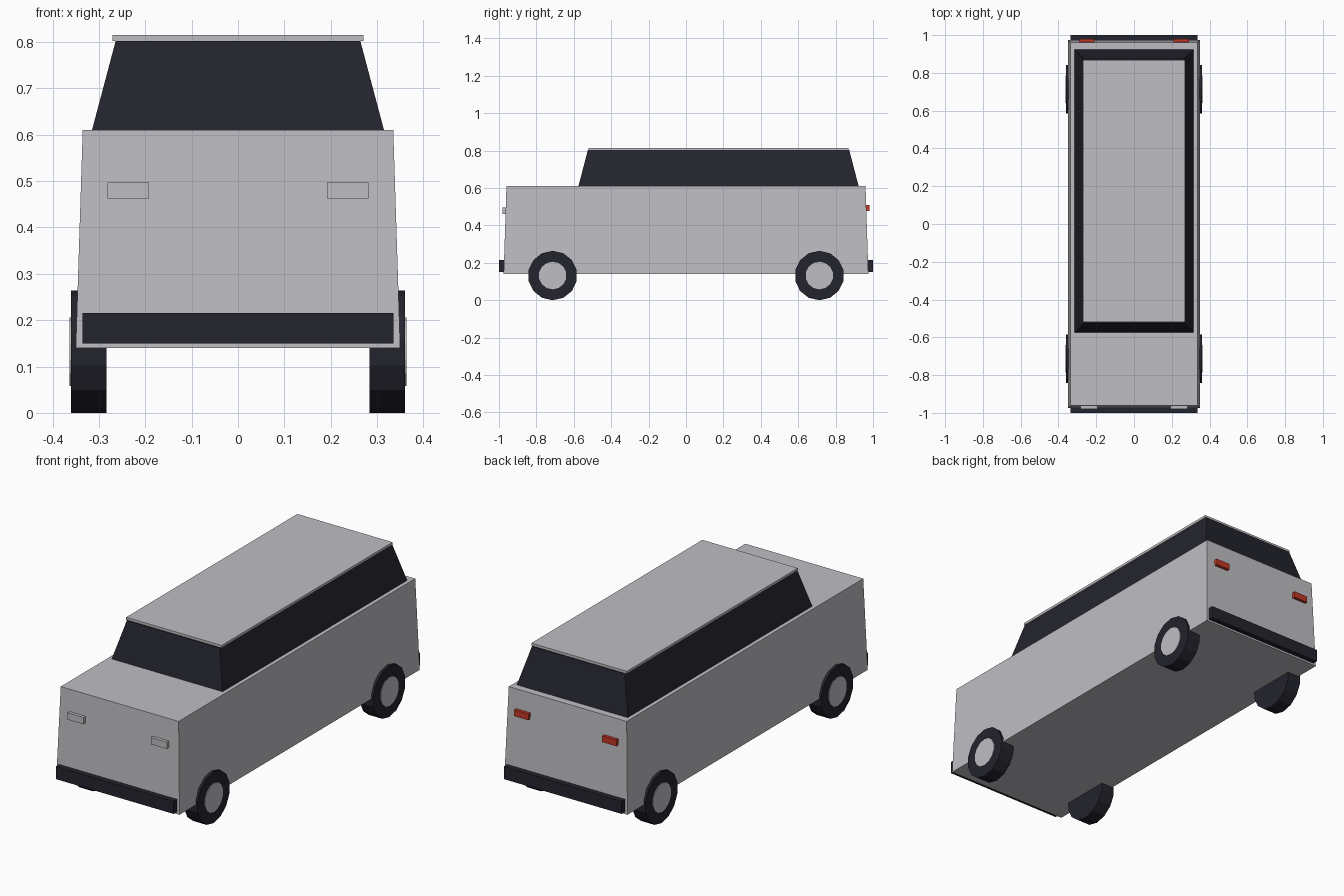
import bpy
import bmesh
import math
from mathutils import Matrix

if "Cube" in bpy.data.objects:
    bpy.data.objects.remove(bpy.data.objects["Cube"])


def material(name, rgb):
    m = bpy.data.materials.new(name)
    m.use_nodes = True
    m.diffuse_color = (*rgb, 1)
    m.node_tree.nodes["Principled BSDF"].inputs["Base Color"].default_value = (*rgb, 1)
    return m


silver = material("silver paint", (0.52, 0.52, 0.55))
black = material("dark glass and rubber", (0.017, 0.017, 0.027))
red = material("red lamp", (0.55, 0.04, 0.02))


def finish(name, bm, mat):
    bmesh.ops.recalc_face_normals(bm, faces=bm.faces)
    mesh = bpy.data.meshes.new(name)
    bm.to_mesh(mesh)
    bm.free()
    mesh.materials.append(mat)
    obj = bpy.data.objects.new(name, mesh)
    bpy.context.collection.objects.link(obj)
    return obj


def block(name, mat, low, high, z0, z1):
    """Tapered block; low and high are (x0, x1, y0, y1) rectangles."""
    bm = bmesh.new()
    bmesh.ops.create_cube(bm, size=1)
    for v in bm.verts:
        x0, x1, y0, y1 = high if v.co.z > 0 else low
        v.co = (x1 if v.co.x > 0 else x0,
                y1 if v.co.y > 0 else y0,
                z1 if v.co.z > 0 else z0)
    return finish(name, bm, mat)


def disc(name, mat, radius, sides, x0, x1, y, z):
    """Cylinder lying along x, with a corner at the top."""
    bm = bmesh.new()
    bmesh.ops.create_cone(bm, cap_ends=True, segments=sides,
                          radius1=radius, radius2=radius, depth=abs(x1 - x0))
    # Put a corner on local x, which the y rotation turns upright
    angle = min((math.atan2(v.co.y, v.co.x) for v in bm.verts), key=abs)
    turn = Matrix.Rotation(math.pi / 2, 4, 'Y') @ Matrix.Rotation(-angle, 4, 'Z')
    bm.transform(Matrix.Translation(((x0 + x1) / 2, y, z)) @ turn)
    return finish(name, bm, mat)


# Bodywork, glasshouse and roof
block("body", silver, (-0.35, 0.35, -0.975, 0.975),
      (-0.335, 0.335, -0.96, 0.96), 0.14, 0.61)
block("window_band", black, (-0.315, 0.315, -0.575, 0.923),
      (-0.264, 0.264, -0.525, 0.873), 0.61, 0.802)
block("roof", silver, (-0.271, 0.271, -0.52, 0.868),
      (-0.271, 0.271, -0.52, 0.868), 0.802, 0.815)

# Bumpers
for name, y0, y1 in (("front_bumper", -1, -0.965), ("rear_bumper", 0.965, 1)):
    rect = (-0.335, 0.335, y0, y1)
    block(name, black, rect, rect, 0.15, 0.215)

# Lamps and wheels on both sides
for side, s in (("left", 1), ("right", -1)):
    x0, x1 = sorted((s * 0.192, s * 0.282))
    rect = (x0, x1, -0.98, -0.96)
    block(side + "_headlamp", silver, rect, rect, 0.462, 0.497)
    x0, x1 = sorted((s * 0.21, s * 0.29))
    rect = (x0, x1, 0.96, 0.98)
    block(side + "_tail_lamp", red, rect, rect, 0.478, 0.51)
    for end, y in (("front", -0.713), ("rear", 0.713)):
        disc(f"{end}_{side}_tyre", black, 0.132, 14, s * 0.284, s * 0.36, y, 0.132)
        disc(f"{end}_{side}_hub", silver, 0.074, 14, s * 0.34, s * 0.363, y, 0.132)
